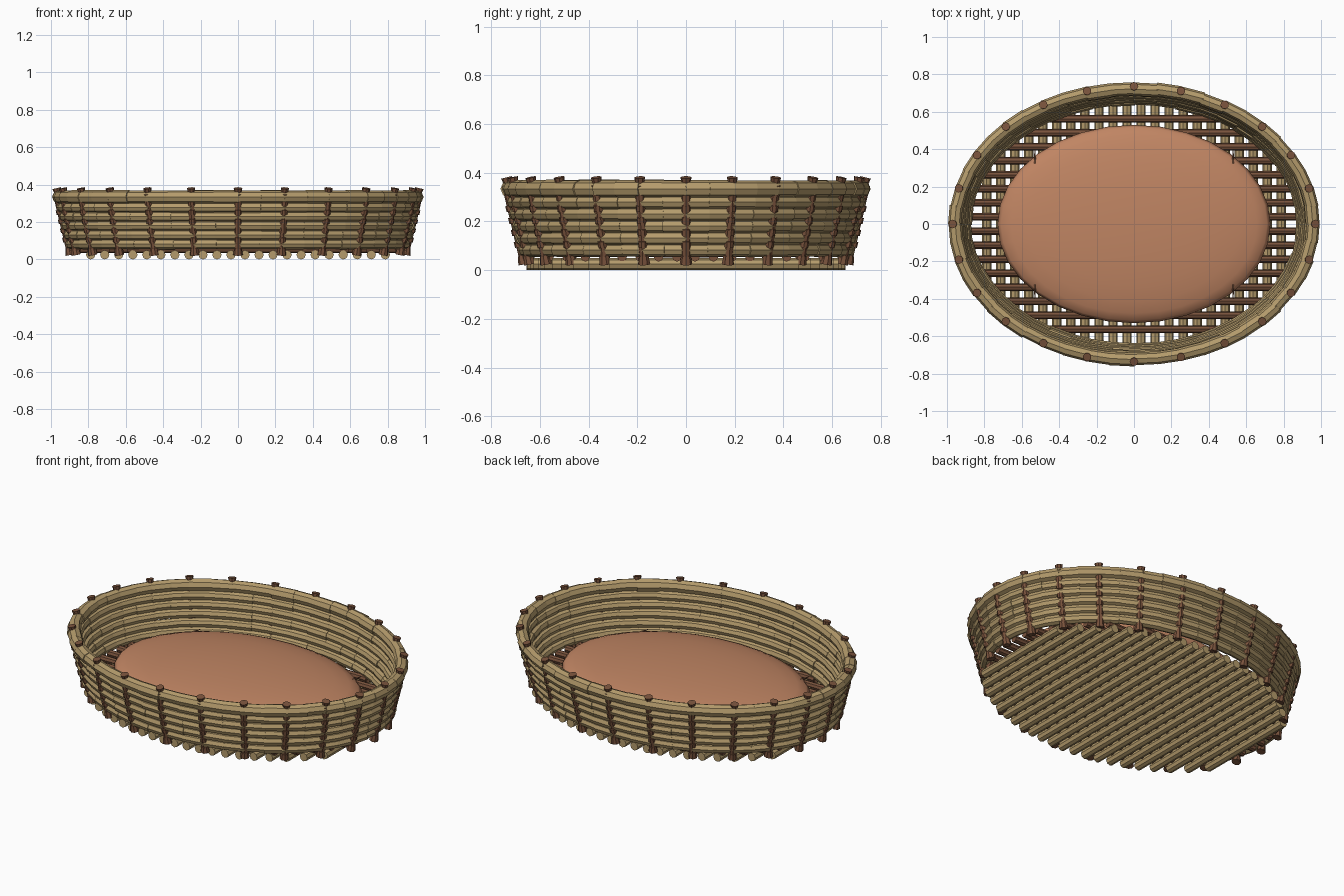
import bpy, bmesh, random
from math import sin, cos, pi, sqrt
from mathutils import Vector

random.seed(4)
cube = bpy.data.objects.get("Cube")
if cube:
    bpy.data.objects.remove(cube, do_unlink=True)


def material(name, rgb):
    m = bpy.data.materials.new(name)
    m.use_nodes = True
    m.diffuse_color = (*rgb, 1)
    m.node_tree.nodes["Principled BSDF"].inputs["Base Color"].default_value = (*rgb, 1)
    return m


cane = material("pale_cane", (0.46, 0.33, 0.15))
wood = material("brown_wood", (0.19, 0.085, 0.045))
cloth = material("terracotta_cloth", (0.53, 0.235, 0.125))


def stick(bm, a, b, r, r2=None, sides=8):
    """Straight round stick from a to b."""
    a, b = Vector(a), Vector(b)
    d = b - a
    res = bmesh.ops.create_cone(bm, cap_ends=True, segments=sides, radius1=r,
                                radius2=r if r2 is None else r2, depth=d.length)
    turn = d.to_track_quat('Z', 'Y').to_matrix().to_4x4()
    turn.translation = (a + b) / 2
    bmesh.ops.transform(bm, matrix=turn, verts=res["verts"])


def finish(bm, name, mat, smooth=False):
    me = bpy.data.meshes.new(name)
    bm.to_mesh(me)
    bm.free()
    me.materials.append(mat)
    ob = bpy.data.objects.new(name, me)
    bpy.context.collection.objects.link(ob)
    if smooth:
        for p in me.polygons:
            p.use_smooth = True
    return ob


def wall(angle, z, out=0.0):
    """Point on the sloping oval wall at a given height."""
    t = (z - 0.03) / 0.34
    grow = 0.08 * t + out
    return Vector(((0.885 + grow) * cos(angle), (0.652 + grow) * sin(angle), z))


# Woven side: rings of short overlapping canes
COUNT = 48


def ring(name, z, r):
    bm = bmesh.new()
    for i in range(COUNT):
        a0, a1 = [2 * pi * (i + k) / COUNT for k in (-0.04, 1.04)]
        rr = r * random.uniform(0.94, 1.04)
        shift = random.uniform(-0.003, 0.003)
        stick(bm, wall(a0, z, shift), wall(a1, z, shift), rr)
    finish(bm, name, cane)


for i in range(5):
    ring(f"wall_ring_{i + 1}", 0.083 + i * 0.049, 0.028)
ring("rim", 0.334, 0.036)

# Upright stakes with a foot at the bottom and a peg head on the rim
stakes, pegs = bmesh.new(), bmesh.new()
for i in range(24):
    a = 2 * pi * i / 24
    stick(stakes, wall(a, 0.025, 0.008), wall(a, 0.35, 0.008), 0.021)
    stick(stakes, wall(a, 0.025, 0.012), wall(a, 0.06, 0.012), 0.026, 0.02)
    for k in range(4):
        z = 0.1075 + k * 0.049
        stick(stakes, wall(a, z - 0.012, 0.016), wall(a, z + 0.012, 0.016), 0.019)
    stick(pegs, wall(a, 0.36, 0.002), wall(a, 0.381, 0.002), 0.019, 0.023)
finish(stakes, "stakes", wood)
finish(pegs, "peg_heads", wood)

# Floor lattice: canes front to back below, wooden slats side to side above
floor, slats = bmesh.new(), bmesh.new()
for i in range(22):
    x = (i - 10.5) * 0.075
    y = 0.655 * sqrt(1 - (x / 0.9) ** 2)
    stick(floor, (x, -y, 0.025), (x, y, 0.025), 0.025)
for i in range(16):
    y = (i - 7.5) * 0.075
    x = 0.88 * sqrt(1 - (y / 0.66) ** 2)
    stick(slats, (-x, y, 0.055), (x, y, 0.055), 0.02)
finish(floor, "floor_canes", cane)
finish(slats, "floor_slats", wood)

# Soft oval cushion
bm = bmesh.new()
bmesh.ops.create_uvsphere(bm, u_segments=32, v_segments=14, radius=1)
for v in bm.verts:
    v.co = Vector((v.co.x * 0.73, v.co.y * 0.53, 0.14 + v.co.z * 0.09))
finish(bm, "cushion", cloth, smooth=True)

# Pinched corner tips of the cushion
bm = bmesh.new()
for sx in (-1, 1):
    for sy in (-1, 1):
        stick(bm, (sx * 0.53, sy * 0.32, 0.16), (sx * 0.53, sy * 0.4, 0.15), 0.008, 0.002, 6)
finish(bm, "cushion_tips", wood)
